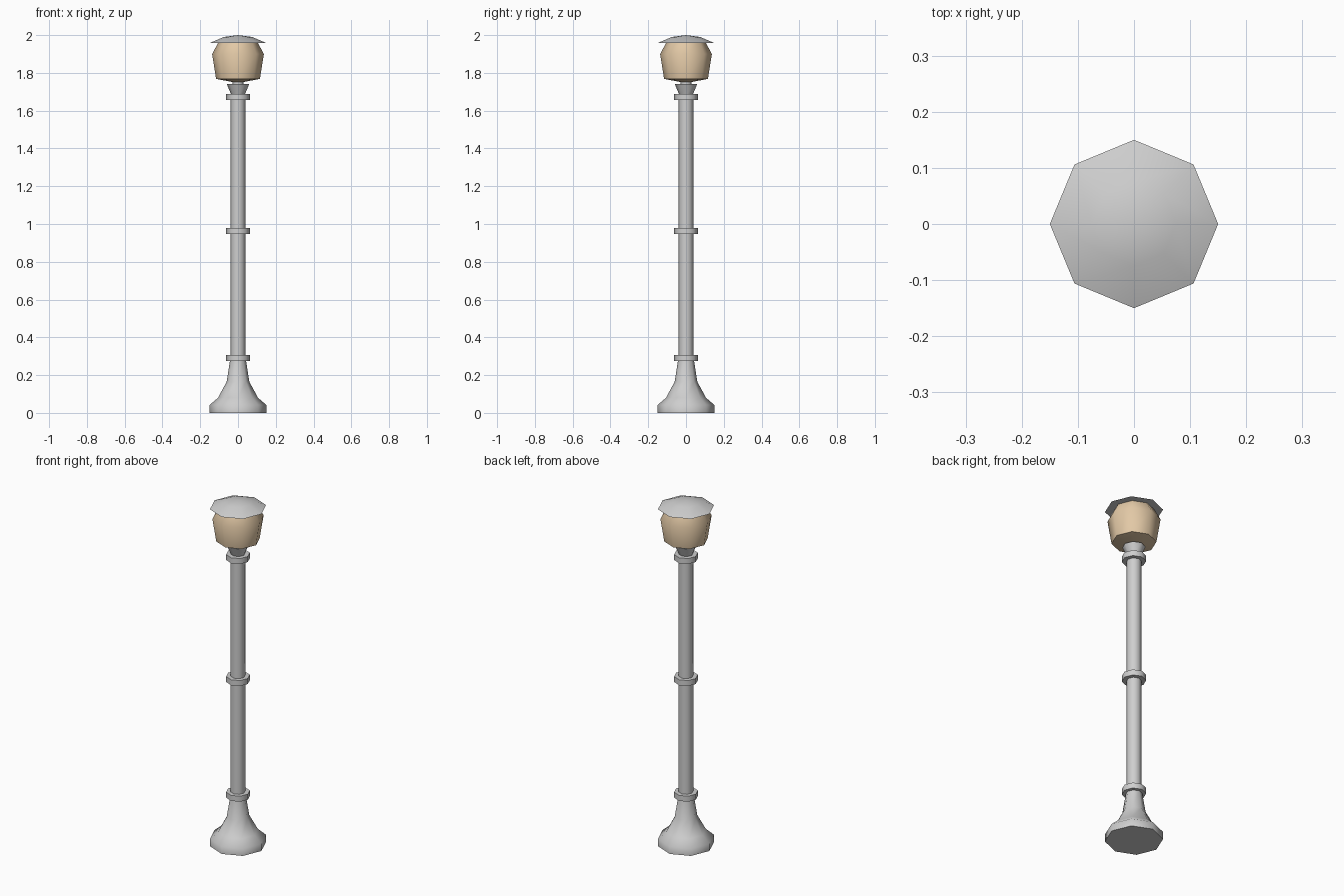
import bpy, bmesh, math

if "Cube" in bpy.data.objects:
    bpy.data.objects.remove(bpy.data.objects["Cube"])

SIDES = 8

def material(name, rgb):
    m = bpy.data.materials.new(name)
    m.diffuse_color = (*rgb, 1)
    m.use_nodes = True
    m.node_tree.nodes["Principled BSDF"].inputs["Base Color"].default_value = m.diffuse_color
    return m

grey = material("light_grey_metal", (0.62, 0.62, 0.62))
cream = material("warm_cream_glass", (0.76, 0.58, 0.38))

def lathe(name, profile, mat, angle=50):
    """Spin (radius, height) points into an eight-sided closed solid."""
    bm = bmesh.new()
    rings = []
    for r, z in profile:
        if r == 0:
            rings.append([bm.verts.new((0, 0, z))] * SIDES)
        else:
            rings.append([bm.verts.new((r * math.cos(math.tau * i / SIDES),
                                        r * math.sin(math.tau * i / SIDES), z))
                          for i in range(SIDES)])
    for a, b in zip(rings, rings[1:]):
        for i in range(SIDES):
            j = (i + 1) % SIDES
            bm.faces.new(list(dict.fromkeys((a[i], a[j], b[j], b[i]))))
    for ring, r in ((rings[0], profile[0][0]), (rings[-1], profile[-1][0])):
        if r:
            bm.faces.new(ring)
    bmesh.ops.recalc_face_normals(bm, faces=bm.faces)
    me = bpy.data.meshes.new(name)
    bm.to_mesh(me)
    bm.free()
    me.materials.append(mat)
    ob = bpy.data.objects.new(name, me)
    bpy.context.collection.objects.link(ob)
    bpy.ops.object.select_all(action='DESELECT')
    ob.select_set(True)
    bpy.context.view_layer.objects.active = ob
    bpy.ops.object.shade_smooth_by_angle(angle=math.radians(angle))
    return ob

# Flared foot
lathe("base", [(0.15, 0), (0.15, 0.042), (0.106, 0.08), (0.06, 0.165), (0.042, 0.28)], grey)
# Pole and its three collars
lathe("pole", [(0.039, 0.27), (0.039, 1.67)], grey)
for label, z in (("lower", 0.275), ("middle", 0.947), ("upper", 1.656)):
    lathe(label + "_collar", [(0.063, z), (0.063, z + 0.032)], grey)
# Lamp holder cup and neck
lathe("lamp_cup", [(0.034, 1.68), (0.06, 1.742)], grey)
lathe("lamp_neck", [(0.03, 1.735), (0.03, 1.76)], grey)
# Glass globe
lathe("lamp_globe", [(0.03, 1.752), (0.116, 1.768), (0.137, 1.9), (0.102, 1.965)], cream)
# Domed cap
lathe("lamp_cap", [(0.15, 1.958), (0.075, 1.99), (0, 2.0)], grey)
